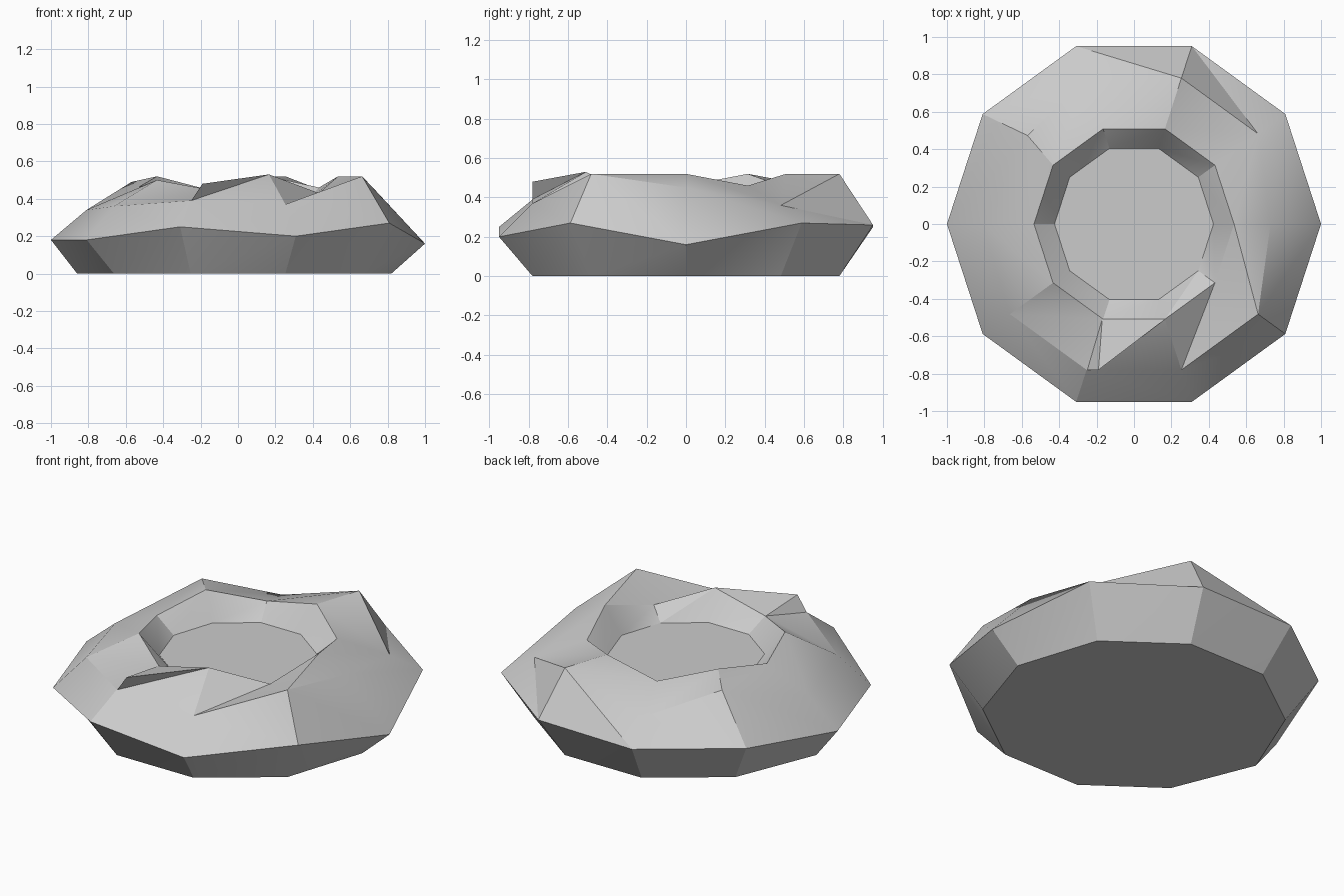
import bpy, bmesh
from math import cos, sin, pi

if "Cube" in bpy.data.objects:
    bpy.data.objects.remove(bpy.data.objects["Cube"])

N = 10
# rings from the base upward and in to the basin: radii, heights per side
rings = [
    ([.82, .82, .82, .82, .82, .86, .82, .82, .82, .82], [0.0] * N),
    ([1.0] * N, [.16, .27, .26, .25, .25, .18, .18, .25, .20, .27]),
    ([.73, .82, .82, .82, .74, .81, .82, .82, .82, .82],
     [.45, .36, .52, .36, .49, .34, .36, .39, .37, .52]),
    ([.535] * N, [.52, .46, .52, .45, .52, .46, .50, .45, .53, .43]),
    ([.425] * N, [.37] * N),
]

bm = bmesh.new()
V = []
for i, (rad, zs) in enumerate(rings):
    row = []
    for k in range(N):
        a = 2 * pi * k / N
        # one shoulder corner sits off the regular angle
        if i == 2 and k == 4:
            a -= .065
        row.append(bm.verts.new((rad[k] * cos(a), rad[k] * sin(a), zs[k])))
    V.append(row)

# faceted bands, split along the folds seen on the stone
for i in range(len(V) - 1):
    for k in range(N):
        n = (k + 1) % N
        a, b, c, d = V[i][k], V[i][n], V[i + 1][n], V[i + 1][k]
        falling = (i == 1) or (i == 2 and k == 0)
        if falling:
            bm.faces.new((a, b, d))
            bm.faces.new((b, c, d))
        else:
            bm.faces.new((a, b, c))
            bm.faces.new((a, c, d))

# flat base and basin floor
bm.faces.new(list(reversed(V[0])))
bm.faces.new(V[4])
bmesh.ops.recalc_face_normals(bm, faces=bm.faces)


def finish(bm, name):
    me = bpy.data.meshes.new(name)
    bm.to_mesh(me)
    bm.free()
    ob = bpy.data.objects.new(name, me)
    bpy.context.collection.objects.link(ob)
    bpy.ops.object.select_all(action='DESELECT')
    ob.select_set(True)
    bpy.context.view_layer.objects.active = ob
    bpy.ops.object.shade_smooth_by_angle(angle=pi / 7)
    return ob


finish(bm, "rock_basin")

# raised chip on the front rim
bm = bmesh.new()
p = [bm.verts.new(c) for c in ((-.17, -.51, .45), (.165, -.51, .53),
                               (-.19, -.78, .48), (-.25, -.78, .39))]
for f in ((0, 2, 1), (2, 3, 1), (0, 3, 2), (0, 1, 3)):
    bm.faces.new([p[j] for j in f])
bmesh.ops.recalc_face_normals(bm, faces=bm.faces)
finish(bm, "rim_chip")
